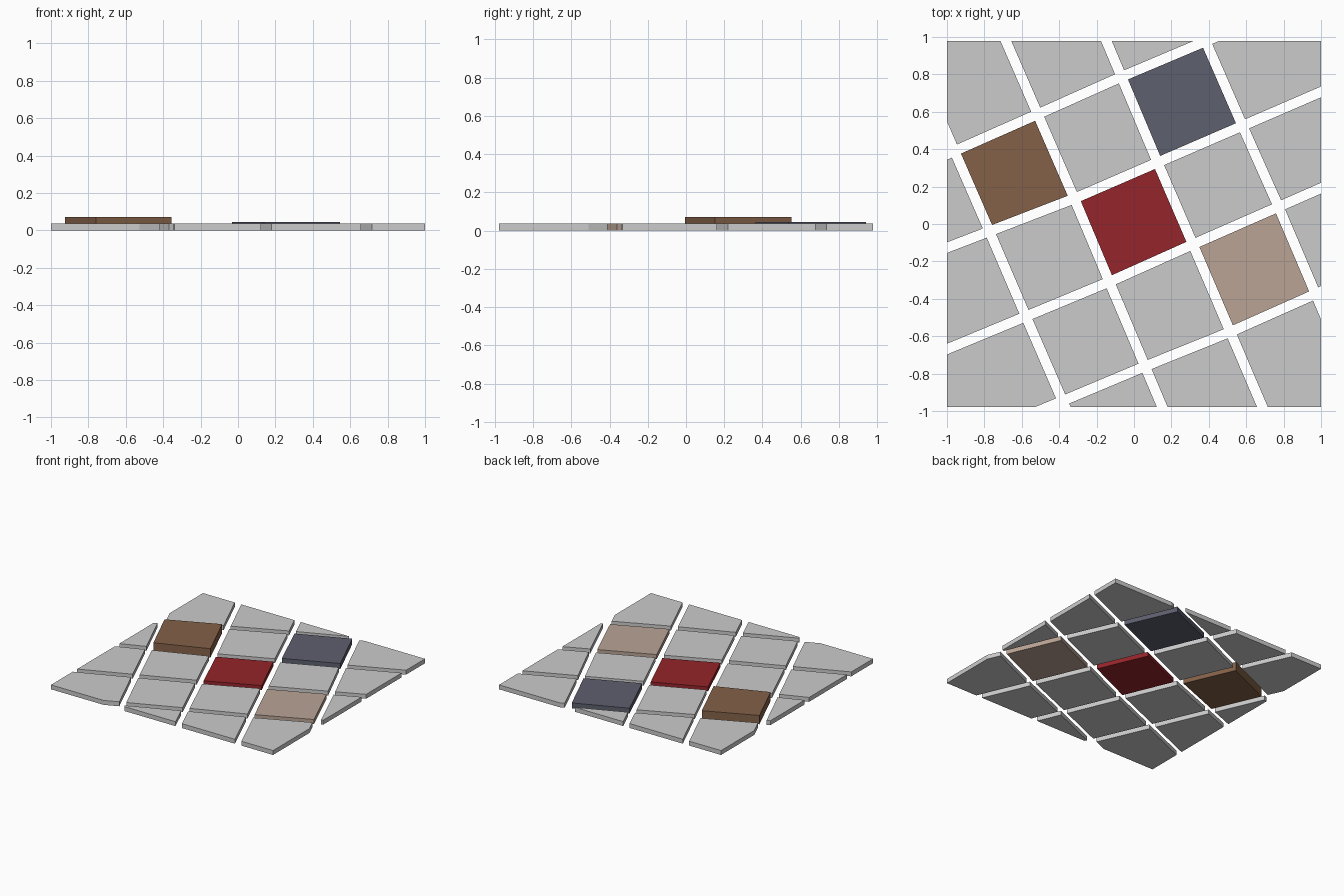
import bpy, bmesh
from mathutils import Vector as V

if "Cube" in bpy.data.objects:
    bpy.data.objects.remove(bpy.data.objects["Cube"])

# Street crossings: rows run back to front, columns left to right
NODES = [
    [(-.96, .39), (-.515, .587), (-.067, .787), (.383, .977)],
    [(-.773, -.039), (-.319, .136), (.126, .329), (.58, .525)],
    [(-.578, -.494), (-.132, -.309), (.315, -.109), (.773, .092)],
    [(-.382, -.946), (.059, -.761), (.515, -.577), (.971, -.374)],
]
HALF_STREET = 0.0265
HX, HY = 1.0, 0.978
BASE = 0.036


def extend(line):
    """Carry a street on past both ends of the plot."""
    first = line[0] + 2 * (line[0] - line[1])
    last = line[-1] + 2 * (line[-1] - line[-2])
    return [first] + line + [last]


def clip(poly, a, b, inset):
    """Keep the part of poly lying left of a->b by at least inset."""
    d = (b - a).normalized()
    n = V((-d.y, d.x))
    out = []
    for p, q in zip(poly, poly[1:] + poly[:1]):
        sp, sq = (p - a).dot(n) - inset, (q - a).dot(n) - inset
        if sp >= 0:
            out.append(p)
        if sp * sq < 0:
            out.append(p.lerp(q, sp / (sp - sq)))
    return out


def area(poly):
    return sum(p.x * q.y - q.x * p.y for p, q in zip(poly, poly[1:] + poly[:1])) / 2


def slab(name, poly, height, color=None):
    bm = bmesh.new()
    face = bm.faces.new([bm.verts.new((p.x, p.y, 0)) for p in poly])
    res = bmesh.ops.extrude_face_region(bm, geom=[face])
    top = [g for g in res["geom"] if isinstance(g, bmesh.types.BMVert)]
    bmesh.ops.translate(bm, verts=top, vec=(0, 0, height))
    if face.is_valid is False or len(bm.faces) < len(poly) + 2:
        bm.faces.new([v for v in bm.verts if v.co.z == 0])
    bmesh.ops.recalc_face_normals(bm, faces=bm.faces)
    me = bpy.data.meshes.new(name)
    bm.to_mesh(me)
    bm.free()
    ob = bpy.data.objects.new(name, me)
    bpy.context.collection.objects.link(ob)
    if color:
        mat = bpy.data.materials.new(name + "_colour")
        mat.diffuse_color = (*color, 1)
        mat.use_nodes = True
        mat.node_tree.nodes["Principled BSDF"].inputs["Base Color"].default_value = mat.diffuse_color
        me.materials.append(mat)


# Special blocks: (row, column) -> name, height, colour
SPECIAL = {
    (1, 1): ("brown_block", 0.072, (.23, .12, .065)),
    (1, 3): ("slate_block", 0.044, (.11, .115, .155)),
    (2, 2): ("red_block", BASE, (.30, .018, .023)),
    (2, 3 + 0): None,
    (3, 3): ("tan_block", BASE, (.49, .37, .30)),
}

# Extend the street grid outwards in both directions
rows = [extend([V(p) for p in r]) for r in NODES]
cols = [extend(list(c)) for c in zip(*rows)]
plot = [V((-HX, -HY)), V((HX, -HY)), V((HX, HY)), V((-HX, HY))]

# City blocks: each grid cell, inset by half a street and cut to the plot
for r in range(5):
    for c in range(5):
        cell = [cols[c][r], cols[c][r + 1], cols[c + 1][r + 1], cols[c + 1][r]]
        poly = plot
        for a, b in zip(cell, cell[1:] + cell[:1]):
            if poly:
                poly = clip(poly, a, b, HALF_STREET)
        if len(poly) < 3 or area(poly) < 0.002:
            continue
        name, height, color = SPECIAL.get((r, c)) or (f"plain_block_{r}_{c}", BASE, None)
        slab(name, poly, height, color)
